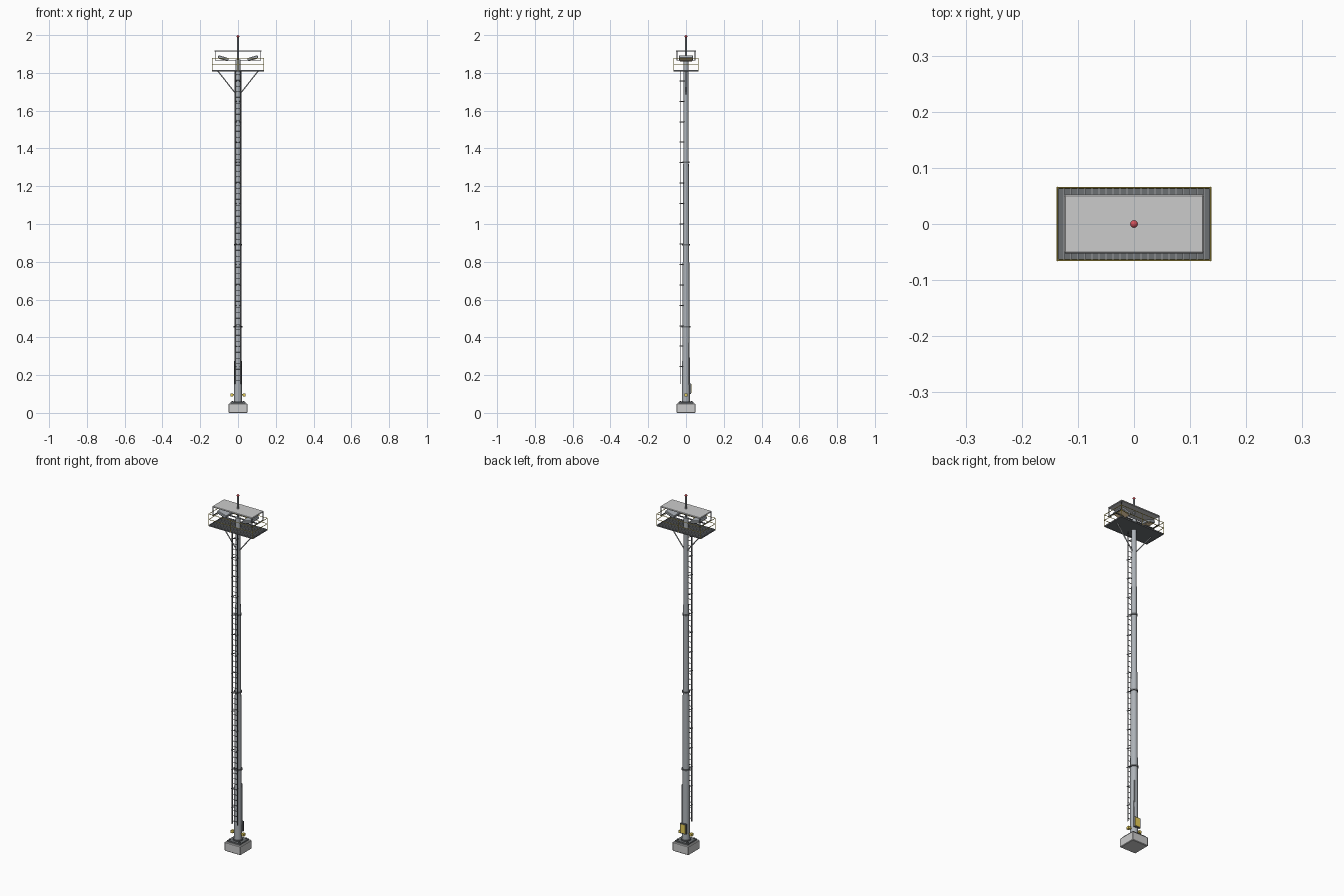
import bpy, bmesh, math
from mathutils import Vector, Matrix

if "Cube" in bpy.data.objects:
    bpy.data.objects.remove(bpy.data.objects["Cube"])


def material(name, rgb):
    m = bpy.data.materials.new(name)
    m.diffuse_color = (*rgb, 1)
    m.use_nodes = True
    m.node_tree.nodes["Principled BSDF"].inputs["Base Color"].default_value = m.diffuse_color
    return m


YELLOW = material("safety_yellow", (0.80, 0.62, 0.10))
DARK = material("dark_steel", (0.15, 0.16, 0.17))
STEEL = material("galvanised", (0.42, 0.45, 0.48))
LIGHT = material("light_steel", (0.62, 0.65, 0.67))
TAN = material("lamp_glass", (0.85, 0.66, 0.40))
RED = material("beacon_red", (0.65, 0.08, 0.10))


class Part:
    """Collects simple solids into one named object."""

    def __init__(self):
        self.bm = bmesh.new()

    def box(self, centre, size, rot=None):
        m = Matrix.Translation(centre) @ (rot or Matrix()) @ Matrix.Diagonal((*size, 1))
        bmesh.ops.create_cube(self.bm, size=1, matrix=m)
        return self

    def rod(self, a, b, r1, r2=None, sides=8):
        a, b = Vector(a), Vector(b)
        d = b - a
        m = Matrix.Translation((a + b) / 2) @ d.to_track_quat('Z', 'Y').to_matrix().to_4x4()
        bmesh.ops.create_cone(self.bm, cap_ends=True, segments=sides, radius1=r1,
                              radius2=r1 if r2 is None else r2, depth=d.length, matrix=m)
        return self

    def done(self, name, mat=None, smooth=False, bevel=0):
        me = bpy.data.meshes.new(name)
        self.bm.to_mesh(me)
        self.bm.free()
        ob = bpy.data.objects.new(name, me)
        bpy.context.collection.objects.link(ob)
        if mat:
            me.materials.append(mat)
        if bevel:
            mod = ob.modifiers.new("bevel", 'BEVEL')
            mod.width, mod.segments = bevel, 1
        if smooth:
            bpy.context.view_layer.objects.active = ob
            ob.select_set(True)
            bpy.ops.object.shade_smooth_by_angle(angle=math.radians(40))
            ob.select_set(False)
        return ob


def pole_radius(z):
    return 0.021 + (0.012 - 0.021) * (z - 0.05) / 1.77


# Concrete footing, base plate and anchor bolts
Part().box((0, 0, 0.025), (0.1, 0.1, 0.05)).done("concrete_footing", bevel=0.003)
Part().box((0, 0, 0.054), (0.08, 0.08, 0.008)).done("base_plate", DARK)
bolts = Part()
for sx in (-1, 1):
    for sy in (-1, 1):
        bolts.rod((sx * 0.031, sy * 0.031, 0.056), (sx * 0.031, sy * 0.031, 0.064), 0.004, sides=6)
bolts.done("anchor_bolts", DARK)

# Tapered mast with section collars
Part().rod((0, 0, 0.055), (0, 0, 1.82), pole_radius(0.055), pole_radius(1.82), 16).done("mast", STEEL, True)
collars = Part()
for z in (0.06, 0.456, 0.891, 1.326):
    r = pole_radius(z) + 0.004
    collars.rod((0, 0, z - 0.004), (0, 0, z + 0.004), r, sides=16)
collars.done("mast_collars", DARK, True)
Part().rod((0, 0, 1.815), (0, 0, 1.87), 0.014, sides=12).done("mast_head", STEEL, True)

# Side handles near the foot
Part().rod((-0.034, 0, 0.095), (0.034, 0, 0.095), 0.004).done("handle_rod", YELLOW)
handles = Part()
for s in (-1, 1):
    handles.box((s * 0.034, 0, 0.095), (0.014, 0.016, 0.014))
handles.done("yellow_handles", YELLOW)

# Control box and conduit on the back
Part().box((0, 0.0225, 0.128), (0.036, 0.01, 0.056)).done("control_box", DARK)
Part().box((0, 0.028, 0.128), (0.03, 0.002, 0.048)).done("control_box_door", YELLOW)
Part().rod((0.012, 0.017, 0.15), (0.012, 0.016, 0.37), 0.0035).done("cable_conduit", STEEL, True)

# Ladder on the front, with stand-off brackets
ladder = Part()
LY = -0.028
for s in (-1, 1):
    ladder.box((s * 0.016, LY, 0.983), (0.004, 0.004, 1.66))
z = 0.17
while z < 1.81:
    ladder.rod((-0.016, LY, z), (0.016, LY, z), 0.0016, sides=6)
    z += 0.03
ladder.done("ladder", DARK)
brackets = Part()
for i in range(15):
    z = 0.245 + i * 0.108
    for s in (-1, 1):
        brackets.rod((s * 0.0175, LY - 0.006, z), (s * 0.007, -0.008, z), 0.0025, sides=6)
brackets.done("ladder_brackets", DARK)

# Platform deck with grating bars and edge frame
PX, PY, PZ = 0.137, 0.065, 1.812
deck = Part().box((0, 0, PZ - 0.001), (2 * PX, 2 * PY, 0.003))
for s in (-1, 1):
    deck.box((0, s * (PY - 0.0015), PZ), (2 * PX, 0.003, 0.007))
    deck.box((s * (PX - 0.0015), 0, PZ), (0.003, 2 * PY, 0.007))
deck.done("platform_deck", DARK)
bars = Part()
for i in range(21):
    bars.box((-0.125 + i * 0.0125, 0, PZ + 0.002), (0.003, 2 * PY - 0.006, 0.004))
bars.done("grating_bars", LIGHT)

# Diagonal braces below the platform
braces = Part()
for s in (-1, 1):
    braces.rod((s * 0.107, 0, PZ - 0.002), (s * 0.008, 0, 1.685), 0.003)
braces.done("platform_braces", LIGHT, True)

# Guard rail: posts plus two rails
rail = Part()
for x in (-PX, 0, PX):
    for y in (-PY, PY):
        rail.rod((x, y, PZ), (x, y, 1.877), 0.0016, sides=6)
for z in (1.846, 1.877):
    for s in (-1, 1):
        rail.rod((-PX, s * PY, z), (PX, s * PY, z), 0.0016, sides=6)
        rail.rod((s * PX, -PY, z), (s * PX, PY, z), 0.0016, sides=6)
rail.done("guard_rail", YELLOW)

# Roof panel with chamfered rim, and the frame holding it
Part().box((0, 0, 1.916), (0.25, 0.106, 0.007)).done("roof_panel", bevel=0.003)
frame = Part().box((0, 0, 1.867), (0.246, 0.005, 0.005))
for s in (-1, 1):
    frame.box((s * 0.121, 0, 1.867), (0.004, 0.1, 0.004))
    for t in (-1, 1):
        frame.box((s * 0.121, t * 0.048, 1.89), (0.004, 0.004, 0.048))
frame.done("roof_frame", DARK)

# Floodlights tilted outward, lenses underneath
lamps, lenses = Part(), Part()
for s in (-1, 1):
    rot = Matrix.Rotation(-s * math.radians(17), 4, 'Y')
    c = Vector((s * 0.078, 0, 1.878))
    lamps.box(c, (0.058, 0.074, 0.016), rot)
    lenses.box(c + rot @ Vector((0, 0, -0.0085)), (0.05, 0.064, 0.002), rot)
lamps.done("floodlights", STEEL, bevel=0.003)
lenses.done("floodlight_lenses", TAN)

# Spire and warning beacon
Part().rod((0, 0, 1.865), (0, 0, 1.988), 0.006, 0.005).done("spire", STEEL, True)
beacon = Part()
bmesh.ops.create_uvsphere(beacon.bm, u_segments=12, v_segments=8, radius=0.007,
                          matrix=Matrix.Translation((0, 0, 1.993)))
beacon.done("warning_beacon", RED, True)
